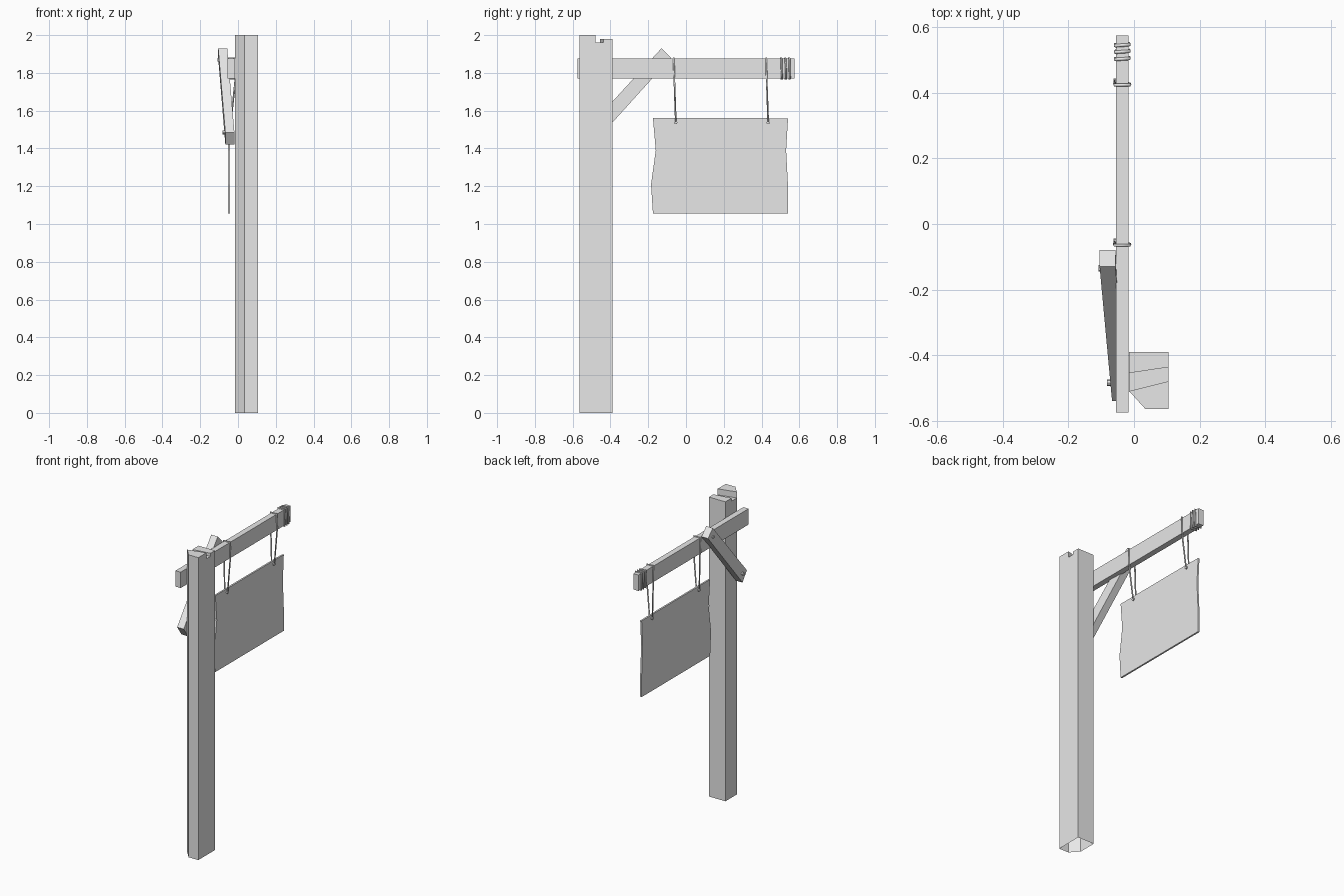
import bpy
import bmesh
import math
from mathutils import Vector

cube = bpy.data.objects.get("Cube")
if cube:
    bpy.data.objects.remove(cube, do_unlink=True)

grey = bpy.data.materials.new("plain_grey")
grey.use_nodes = True
colour = (0.8, 0.8, 0.8, 1)
grey.diffuse_color = colour
grey.node_tree.nodes["Principled BSDF"].inputs["Base Color"].default_value = colour


def finish(name, bm):
    bmesh.ops.recalc_face_normals(bm, faces=bm.faces)
    mesh = bpy.data.meshes.new(name)
    bm.to_mesh(mesh)
    bm.free()
    mesh.materials.append(grey)
    obj = bpy.data.objects.new(name, mesh)
    bpy.context.collection.objects.link(obj)
    return obj


def loft(name, start, end, close_start=True):
    """Join two matching outlines with side walls and end caps."""
    bm = bmesh.new()
    a = [bm.verts.new(p) for p in start]
    b = [bm.verts.new(p) for p in end]
    for i in range(len(a)):
        j = (i + 1) % len(a)
        bm.faces.new((a[i], a[j], b[j], b[i]))
    bm.faces.new(b)
    if close_start:
        bm.faces.new(a)
    return finish(name, bm)


def upright(name, outline, z0, z1, close_start=True):
    return loft(name, [(x, y, z0) for x, y in outline],
                [(x, y, z1) for x, y in outline], close_start)


def rope(name, points, radius):
    """Closed loop with a low-poly round section."""
    curve = bpy.data.curves.new(name, "CURVE")
    curve.dimensions = "3D"
    curve.bevel_depth = radius
    curve.bevel_resolution = 1
    spline = curve.splines.new("POLY")
    spline.points.add(len(points) - 1)
    for p, co in zip(spline.points, points):
        p.co = (*co, 1)
    spline.use_cyclic_u = True
    curve.materials.append(grey)
    obj = bpy.data.objects.new(name, curve)
    bpy.context.collection.objects.link(obj)


def peg(name, centre, radius, length):
    """Small round peg lying along x."""
    ring = [(radius * math.cos(i * math.tau / 8), radius * math.sin(i * math.tau / 8))
            for i in range(8)]
    x, y, z = centre
    loft(name, [(x - length / 2, y + u, z + v) for u, v in ring],
         [(x + length / 2, y + u, z + v) for u, v in ring])


# Post: hollow underneath, one chamfered corner, slanted notch across the top
L, R = -0.015, 0.105
front, back = -0.565, -0.39
corner, chamfer = (L, -0.51), (0.035, front)
notch_front, notch_back = (R, -0.48), [(R, -0.437), (L, -0.455)]
upright("post", [chamfer, (R, front), (R, back), (L, back), corner], 0, 1.96, False)
upright("post_top_front", [chamfer, (R, front), notch_front, corner], 1.96, 2.0, False)
upright("post_top_back", [*notch_back, (L, back), (R, back)], 1.96, 1.98, False)

# Horizontal beam
bx0, bx1, bz0, bz1 = -0.055, -0.017, 1.77, 1.875
upright("beam", [(bx0, -0.575), (bx1, -0.575), (bx1, 0.575), (bx0, 0.575)], bz0, bz1)

# Diagonal brace leaning outward toward its upper end
low = [(-0.54, 1.485), (-0.495, 1.42)]
high = [(-0.13, 1.93), (-0.08, 1.88)]


def brace_end(pair, x):
    (y0, z0), (y1, z1) = pair
    h = 0.024
    return [(x - h, y0, z0), (x + h, y0, z0), (x + h, y1, z1), (x - h, y1, z1)]


loft("brace", brace_end(low, -0.043), brace_end(high, -0.081))
peg("brace_peg_lower", (-0.07, -0.485, 1.485), 0.01, 0.025)
peg("brace_peg_upper", (-0.096, -0.135, 1.87), 0.01, 0.025)

# Hanging board with worn side edges
edge = [(-0.175, 1.055), (0.54, 1.055), (0.54, 1.2), (0.53, 1.39), (0.54, 1.558),
        (0.43, 1.56), (-0.175, 1.56), (-0.16, 1.39), (-0.185, 1.21)]
loft("board", [(-0.054, y, z) for y, z in edge], [(-0.043, y, z) for y, z in edge])

# Ropes looped over the beam and through the board
for name, y in (("rear", -0.065), ("outer", 0.424)):
    rope("rope_" + name, [
        (bx0 - 0.004, y, bz1 + 0.004), (bx1 + 0.004, y, bz1 + 0.004),
        (bx1 + 0.004, y + 0.003, bz0), (-0.038, y + 0.011, 1.54),
        (-0.059, y + 0.011, 1.54), (bx0 - 0.004, y + 0.003, bz0)], 0.005)
    peg("rope_knot_" + name, (-0.0485, y + 0.011, 1.537), 0.009, 0.028)

# Three bindings around the beam end
for i, y in enumerate((0.505, 0.527, 0.547)):
    s = 0.003
    tilt = 0.003
    rope("binding_%d" % (i + 1), [
        (bx0 - s, y - tilt, bz1 + s), (bx1 + s, y, bz1 + s),
        (bx1 + s, y + tilt, bz0 - s), (bx0 - s, y, bz0 - s)], 0.005)
